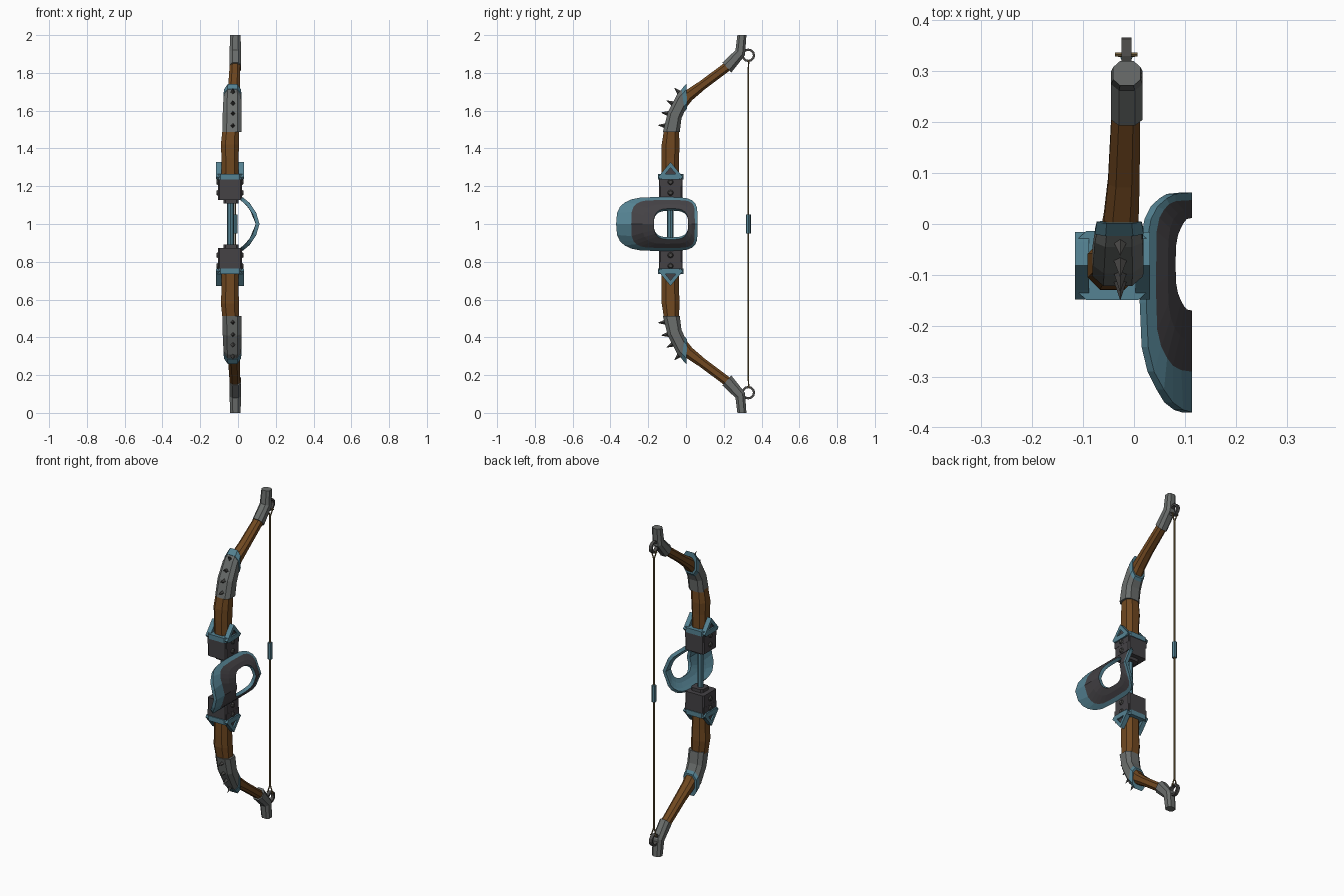
import bpy, bmesh, math
from mathutils import Vector

if "Cube" in bpy.data.objects:
    bpy.data.objects.remove(bpy.data.objects["Cube"])


def mat(name, c):
    m = bpy.data.materials.new(name)
    m.diffuse_color = (*c, 1)
    m.use_nodes = True
    m.node_tree.nodes["Principled BSDF"].inputs["Base Color"].default_value = m.diffuse_color
    return m


WOOD = mat("brown wood", (0.165, 0.066, 0.015))
BLUE = mat("blue metal", (0.09, 0.225, 0.29))
DARK = mat("dark metal", (0.058, 0.054, 0.06))
GREY = mat("grey metal", (0.145, 0.155, 0.15))
STRING = mat("string tan", (0.17, 0.115, 0.045))
IRON = mat("dark iron", (0.07, 0.068, 0.065))


# All meshes are stored relative to mid height z = 1, so most can mirror in z
def finish(name, bm, mats, mirror=True):
    bmesh.ops.recalc_face_normals(bm, faces=bm.faces)
    me = bpy.data.meshes.new(name)
    bm.to_mesh(me)
    bm.free()
    for m in mats:
        me.materials.append(m)
    ob = bpy.data.objects.new(name, me)
    ob.location.z = 1
    bpy.context.collection.objects.link(ob)
    if mirror:
        mod = ob.modifiers.new("mirror", 'MIRROR')
        mod.use_axis = (False, False, True)
        mod.use_mirror_merge = False
    return ob


def bridge(bm, a, b, mi=0):
    n = len(a)
    for i in range(n):
        bm.faces.new((a[i], a[(i + 1) % n], b[(i + 1) % n], b[i])).material_index = mi


# Chamfered octagonal loft; station = (outer y, outer z, inner y, inner z, x centre, half width)
def loft(bm, stations, c=0.25):
    rings = []
    k = 1 - 2 * c
    sec = [(-1, c), (-k, 0), (k, 0), (1, c), (1, 1 - c), (k, 1), (-k, 1), (-1, 1 - c)]
    for yo, zo, yi, zi, xc, hx in stations:
        rings.append([bm.verts.new((xc + u * hx, yo + (yi - yo) * v, zo + (zi - zo) * v - 1))
                      for u, v in sec])
    for a, b in zip(rings, rings[1:]):
        bridge(bm, a, b)
    bm.faces.new(rings[0])
    bm.faces.new(rings[-1])


def prism(bm, x0, x1, poly):
    a = [bm.verts.new((x0, y, z - 1)) for y, z in poly]
    b = [bm.verts.new((x1, y, z - 1)) for y, z in poly]
    bridge(bm, a, b)
    bm.faces.new(a)
    bm.faces.new(b)


def rod(bm, p, q, r1, r2=None, segs=6):
    p, q = Vector(p) - Vector((0, 0, 1)), Vector(q) - Vector((0, 0, 1))
    d = q - p
    m = d.to_track_quat('Z', 'Y').to_matrix().to_4x4()
    m.translation = (p + q) / 2
    bmesh.ops.create_cone(bm, cap_ends=True, segments=segs, radius1=r1,
                          radius2=r1 if r2 is None else r2, depth=d.length, matrix=m)


# Wooden limbs
bm = bmesh.new()
loft(bm, [(-.126, 1.15, -.038, 1.15, -.042, .044), (-.13, 1.35, -.037, 1.35, -.042, .045),
          (-.129, 1.42, -.034, 1.42, -.043, .048),
          (-.116, 1.5, -.038, 1.5, -.038, .044), (-.089, 1.59, -.028, 1.565, -.032, .042),
          (-.042, 1.665, 0, 1.615, -.028, .037), (0, 1.708, .032, 1.655, -.025, .034),
          (.072, 1.755, .098, 1.712, -.02, .031), (.2, 1.85, .235, 1.815, -.016, .028)])
finish("limb", bm, [WOOD])

# Limb tip caps
bm = bmesh.new()
loft(bm, [(.193, 1.855, .24, 1.802, -.014, .031), (.262, 1.92, .312, 1.893, -.014, .031),
          (.272, 2.0, .32, 2.0, -.014, .027)])
finish("tip_cap", bm, [GREY])

# Armour sleeves on the limbs
bm = bmesh.new()
loft(bm, [(-.122, 1.488, -.033, 1.488, -.032, .05), (-.097, 1.59, -.024, 1.56, -.031, .05),
          (-.045, 1.69, -.006, 1.60, -.03, .047), (-.008, 1.728, 0, 1.612, -.029, .042)], .22)
finish("limb_armour", bm, [GREY])

# Blue trim at the armour ends
bm = bmesh.new()
loft(bm, [(-.024, 1.714, -.006, 1.596, -.029, .048), (.002, 1.742, .006, 1.612, -.029, .044)], .22)
finish("armour_trim", bm, [BLUE])

# Spikes on the armour
bm = bmesh.new()
for y, z, ny, nz in [(-.113, 1.52, -1, .1), (-.097, 1.585, -1, .15),
                     (-.072, 1.638, -.9, .45), (-.036, 1.695, -.7, .7)]:
    n = Vector((0, ny, nz)).normalized()
    b = Vector((-.027, y, z))
    rod(bm, b - n * .004, b + n * .036, .014, .0005, 4)
finish("spike", bm, [IRON])

# Grip blocks, with pointed cheek plates and collars
bm = bmesh.new()
loft(bm, [(-.143, z, -.018, z, -.0425, .0635) for z in (1.127, 1.25)], .06)
loft(bm, [(-.118, z, -.045, z, -.037, .04) for z in (1.108, 1.13)], .15)
cheek = [(-.14, 1.2), (-.02, 1.2), (-.02, 1.25), (-.082, 1.308), (-.14, 1.25)]
prism(bm, -.107, -.09, cheek)
prism(bm, .005, .022, cheek)
finish("grip_block", bm, [DARK])

# Blue band and chevrons around the block
bm = bmesh.new()
loft(bm, [(-.149, z, -.014, z, -.0425, .0735) for z in (1.235, 1.264)], .15)
chev = [(-.135, 1.235), (-.148, 1.25), (-.13, 1.27), (-.082, 1.328),
        (-.034, 1.27), (-.016, 1.25), (-.029, 1.235), (-.082, 1.298)]
prism(bm, -.116, -.088, chev)
prism(bm, .003, .031, chev)
finish("block_trim", bm, [BLUE])

# Rivets on the block sides
bm = bmesh.new()
for z in (1.165, 1.222):
    rod(bm, (.018, -.082, z), (.03, -.082, z), .018, .01, 8)
    rod(bm, (-.103, -.082, z), (-.115, -.082, z), .018, .01, 8)
finish("rivet", bm, [IRON])

# Handle bar
bm = bmesh.new()
rod(bm, (-.04, -.083, .87), (-.04, -.083, 1.13), .018, segs=8)
finish("handle_bar", bm, [BLUE], False)

# Curved hand guard: rounded loops wrapped over an arch
ARCH = [(0, .114), (.06, .096), (.11, .063), (.16, .004)]


def arch(z):
    z = abs(z)
    for (a, fa), (b, fb) in zip(ARCH, ARCH[1:]):
        if z <= b:
            return fa + (fb - fa) * (z - a) / (b - a)
    return 0


def guard_loop(bm, y0, y1, h, nl, nr, depth=0):
    vs = []
    for i in range(24):
        t = math.tau * i / 24
        c, s = math.cos(t), math.sin(t)
        e = 2 / (nr if c > 0 else nl)
        y = (y0 + y1) / 2 + (y1 - y0) / 2 * math.copysign(abs(c) ** e, c)
        z = h * math.copysign(abs(s) ** e, s)
        slope = (arch(z + .02) - arch(z - .02)) / .04
        n = Vector((1, 0, -slope)).normalized()
        vs.append(bm.verts.new(Vector((arch(z), y, z)) - n * depth))
    return vs


bm = bmesh.new()
hole = (-.17, .012, .082, 3, 3)
mid = (-.23, .03, .105, 3.2, 4)
dark = (-.29, .047, .127, 4, 6)
outer = (-.37, .062, .143, 3, 5)
T = .02
L = [guard_loop(bm, *p) for p in (hole, mid, dark, outer)]
L += [guard_loop(bm, *p, T) for p in (outer, dark, mid, hole)]
for i in range(8):
    bridge(bm, L[i], L[(i + 1) % 8], 0 if i < 2 else 1)
finish("hand_guard", bm, [DARK, BLUE], False)

# String rings at the tips
bm = bmesh.new()
rings = []
for r, x in [(.024, -.025), (.036, -.025), (.036, -.005), (.024, -.005)]:
    rings.append([bm.verts.new((x, .33 + r * math.cos(math.tau * i / 12),
                                .893 + r * math.sin(math.tau * i / 12))) for i in range(12)])
for i in range(4):
    bridge(bm, rings[i], rings[(i + 1) % 4])
finish("string_ring", bm, [IRON])

# Bow string with split ends and cross pins
bm = bmesh.new()
rod(bm, (-.015, .33, 1), (-.015, .33, 1.82), .0045)
for s in (-1, 1):
    rod(bm, (-.015, .33, 1.815), (-.015 + s * .017, .332, 1.868), .004)
rod(bm, (-.037, .333, 1.866), (.007, .333, 1.866), .0045)
finish("bow_string", bm, [STRING])

# Nocking sleeve on the string
bm = bmesh.new()
rod(bm, (-.015, .33, .95), (-.015, .33, 1.05), .013, segs=8)
finish("string_sleeve", bm, [BLUE], False)
